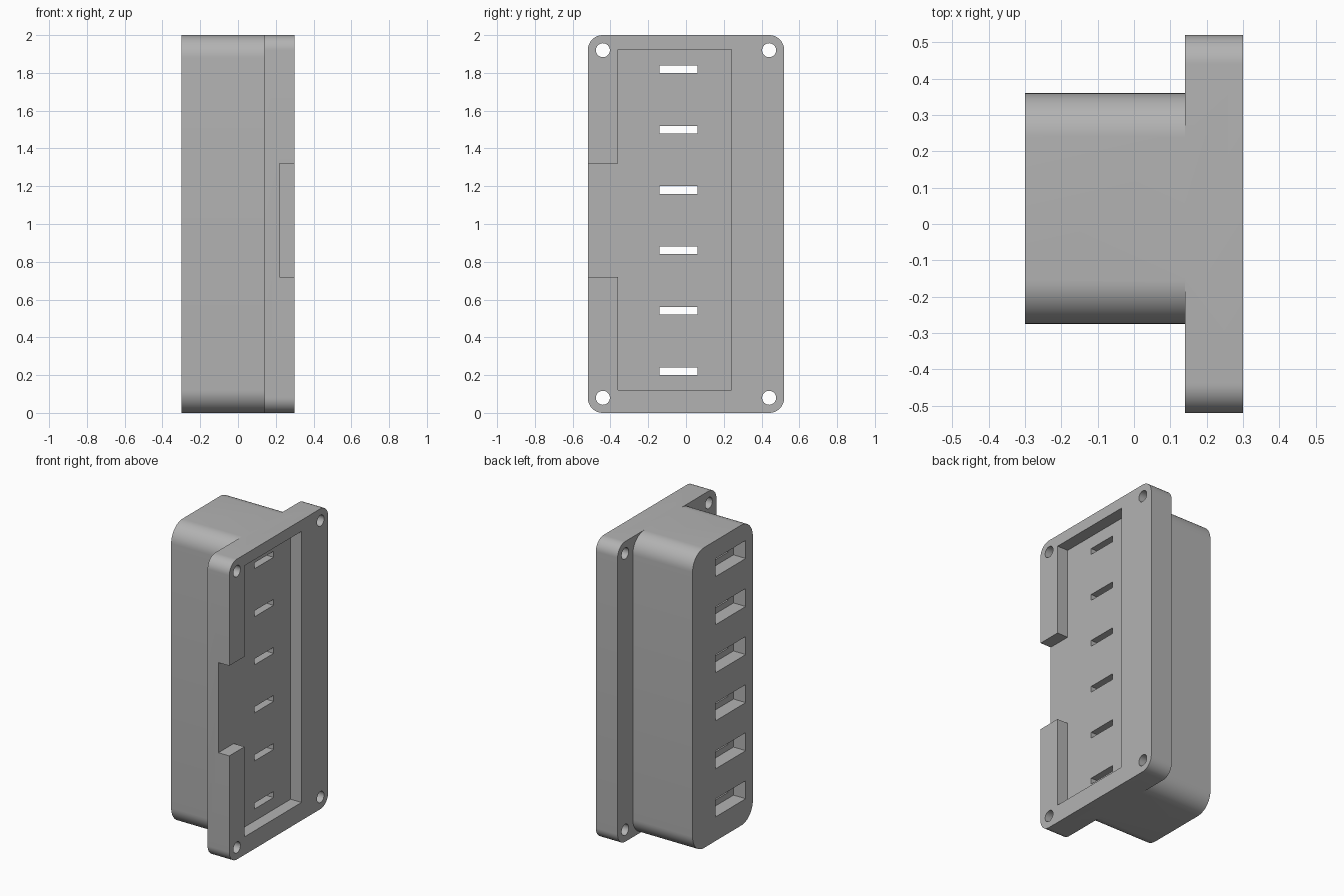
import bpy, bmesh
from math import radians
from mathutils import Vector

old = bpy.data.objects.get("Cube")
if old:
    bpy.data.objects.remove(old, do_unlink=True)

grey = bpy.data.materials.new("plain grey")
grey.use_nodes = True
grey.diffuse_color = (0.45, 0.45, 0.45, 1)
grey.node_tree.nodes["Principled BSDF"].inputs["Base Color"].default_value = (0.45, 0.45, 0.45, 1)


def box(name, x, y, z, radius=0):
    """Box from ranges, with the four edges along x optionally rounded."""
    bm = bmesh.new()
    bmesh.ops.create_cube(bm, size=1)
    for v in bm.verts:
        v.co = Vector([r[0] if c < 0 else r[1] for c, r in zip(v.co, (x, y, z))])
    if radius:
        edges = [e for e in bm.edges if abs(e.verts[0].co.x - e.verts[1].co.x) > 1e-4]
        bmesh.ops.bevel(bm, geom=edges, offset=radius, offset_type='OFFSET',
                        segments=12, profile=0.5, affect='EDGES')
    mesh = bpy.data.meshes.new(name)
    bm.to_mesh(mesh)
    bm.free()
    mesh.materials.append(grey)
    obj = bpy.data.objects.new(name, mesh)
    bpy.context.collection.objects.link(obj)
    return obj


def boolean(target, other, operation):
    """Apply a boolean and discard the helper."""
    mod = target.modifiers.new("cut", 'BOOLEAN')
    mod.operation, mod.object, mod.solver = operation, other, 'EXACT'
    bpy.context.view_layer.objects.active = target
    bpy.ops.object.modifier_apply(modifier=mod.name)
    bpy.data.objects.remove(other, do_unlink=True)


# Rounded body joined to the wider mounting plate
housing = box("socket_housing", (-0.3, 0.2), (-0.275, 0.36), (0, 2), 0.12)
plate = box("mounting_plate", (0.14, 0.3), (-0.52, 0.52), (0, 2), 0.08)
boolean(housing, plate, 'UNION')

# Recess in the plate and its side opening
boolean(housing, box("recess", (0.22, 0.4), (-0.36, 0.24), (0.12, 1.925)), 'DIFFERENCE')
boolean(housing, box("side_notch", (0.22, 0.4), (-0.6, -0.3), (0.72, 1.32)), 'DIFFERENCE')

# Stepped slots: wide pocket at the back, narrow passage through
for i in range(6):
    z = 0.22 + 0.32 * i
    boolean(housing, box("pocket", (-0.4, -0.21), (-0.2, 0.12), (z - 0.06, z + 0.06)), 'DIFFERENCE')
    boolean(housing, box("passage", (-0.3, 0.3), (-0.14, 0.06), (z - 0.02, z + 0.02)), 'DIFFERENCE')

# Corner screw holes
for y in (-0.44, 0.44):
    for z in (0.08, 1.92):
        bpy.ops.mesh.primitive_cylinder_add(vertices=32, radius=0.037, depth=0.5,
                                            location=(0.22, y, z), rotation=(0, radians(90), 0))
        hole = bpy.context.object
        hole.data.materials.append(grey)
        boolean(housing, hole, 'DIFFERENCE')

# Smooth corners with crisp edges
bpy.ops.object.select_all(action='DESELECT')
housing.select_set(True)
bpy.context.view_layer.objects.active = housing
bpy.ops.object.shade_smooth_by_angle(angle=radians(30))
